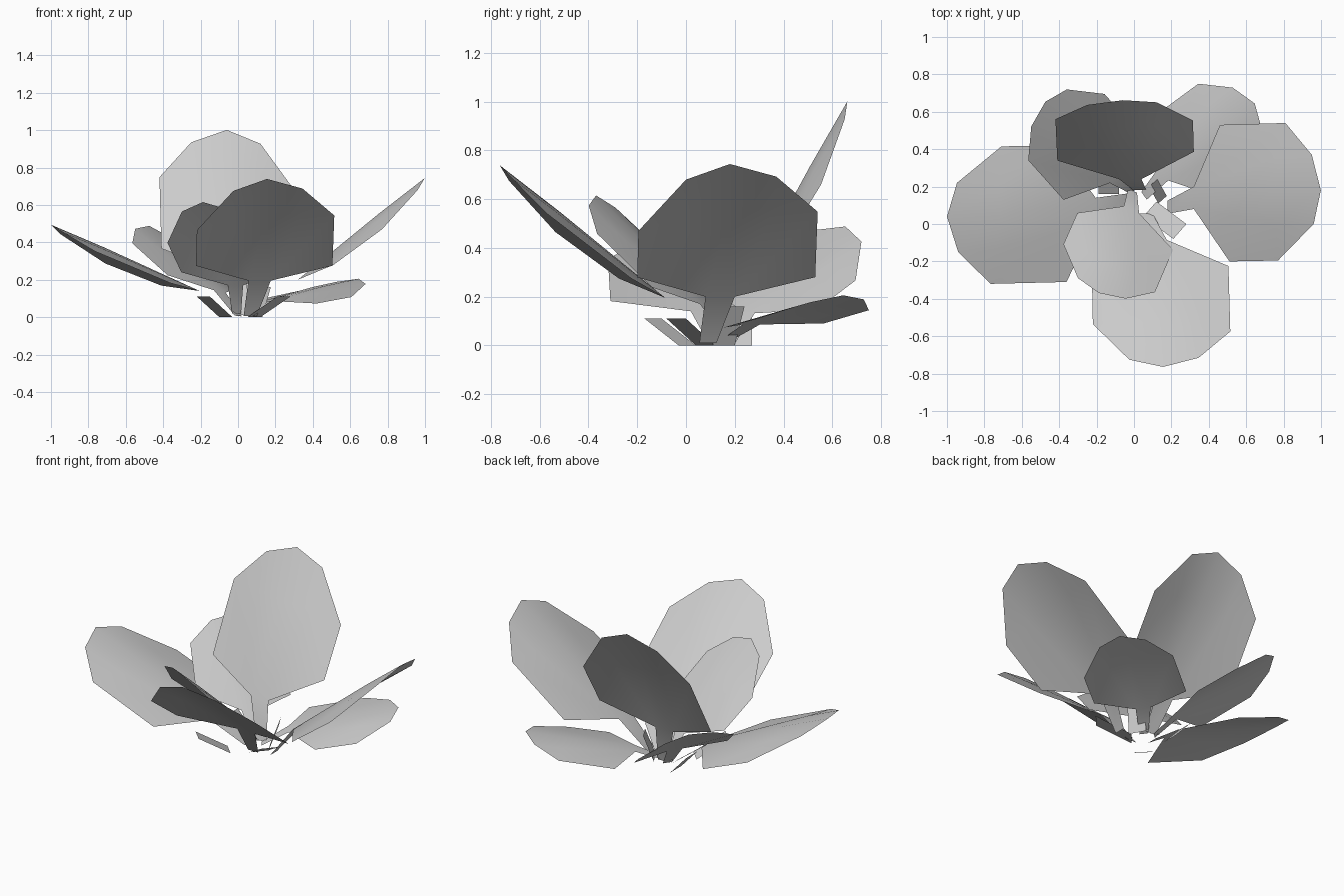
import bpy
from math import sin, cos, radians
from mathutils import Vector

if "Cube" in bpy.data.objects:
    bpy.data.objects.remove(bpy.data.objects["Cube"])

# Shared leaf pattern: u along the leaf, w to its left, n off its plane
LEAF = dict(
    bR=(-.228, -.105, -.06), bL=(-.228, -.035, -.06),   # stem foot
    nR=(0, -.08, 0), nL=(0, .04, 0),                    # neck
    R0=(.198, -.36, -.057), L0=(.159, .37, -.025),      # lower corners
    R1=(.52, -.355, -.071), r1=(.55, -.16, -.018), c1=(.56, .02, .005),
    l1=(.58, .20, -.005), L1=(.60, .38, -.034),         # widest row
    rT=(.80, -.16, -.026), tip=(.87, .02, 0), lT=(.80, .21, -.01))
FACES = ["bR bL nL nR", "R0 nR r1 R1", "nR c1 r1", "nR nL c1", "nL l1 c1",
         "nL L0 L1 l1", "R1 r1 rT", "r1 c1 tip rT", "c1 l1 lT tip", "l1 L1 lT"]


def make(name, verts, faces, smooth=False):
    me = bpy.data.meshes.new(name)
    me.from_pydata(verts, [], faces)
    for p in me.polygons:
        p.use_smooth = smooth
    ob = bpy.data.objects.new(name, me)
    bpy.context.collection.objects.link(ob)


def leaf(name, neck, azimuth, pitch, size=1.0, roll=0):
    a, p, r = radians(azimuth), radians(pitch), radians(roll)
    out = Vector((cos(a), sin(a), 0))
    left = Vector((-sin(a), cos(a), 0))
    up = Vector((0, 0, 1))
    along = out * cos(p) + up * sin(p)
    normal = up * cos(p) - out * sin(p)
    side = left * cos(r) + normal * sin(r)
    normal = normal * cos(r) - left * sin(r)
    verts = []
    for u, w, n in LEAF.values():
        v = Vector(neck) + size * (u * along + w * side + n * normal)
        v.z = max(v.z, 0.004)
        verts.append(v)
    keys = list(LEAF)
    make(name, verts, [[keys.index(k) for k in f.split()] for f in FACES], True)


# Four large leaves
leaf("leaf_back", (-.04, .24, .24), 90, 61)
leaf("leaf_front", (.135, -.085, .195), -90, 38.7)
leaf("leaf_right", (.32, .16, .20), 0, 38.7)
leaf("leaf_left", (-.205, .06, .14), 180, 24)

# Three small leaves
leaf("small_leaf_front", (0, .07, .17), -115, 43, .75)
leaf("small_leaf_back_left", (-.108, .24, .14), 130, 32, .75, 9)
leaf("small_leaf_back_right", (.15, .28, .086), 35, 11, .72)


# Short bracts around the foot: two foot points, then a shift to the outer end
def bract(name, p, q, dx, dy, h):
    make(name, [(*p, 0), (*q, 0), (q[0] + dx, q[1] + dy, h),
                (p[0] + dx, p[1] + dy, h)], [(0, 1, 2, 3)])


bract("bract_front_right", (.05, .04), (.12, .12), .16, -.12, .11)
bract("bract_front_left", (-.10, .04), (-.03, -.03), -.12, -.14, .11)
bract("bract_back_left", (-.08, .27), (-.08, .16), -.11, 0, .12)
bract("bract_back_right", (.13, .11), (.08, .20), .045, .04, .16)
